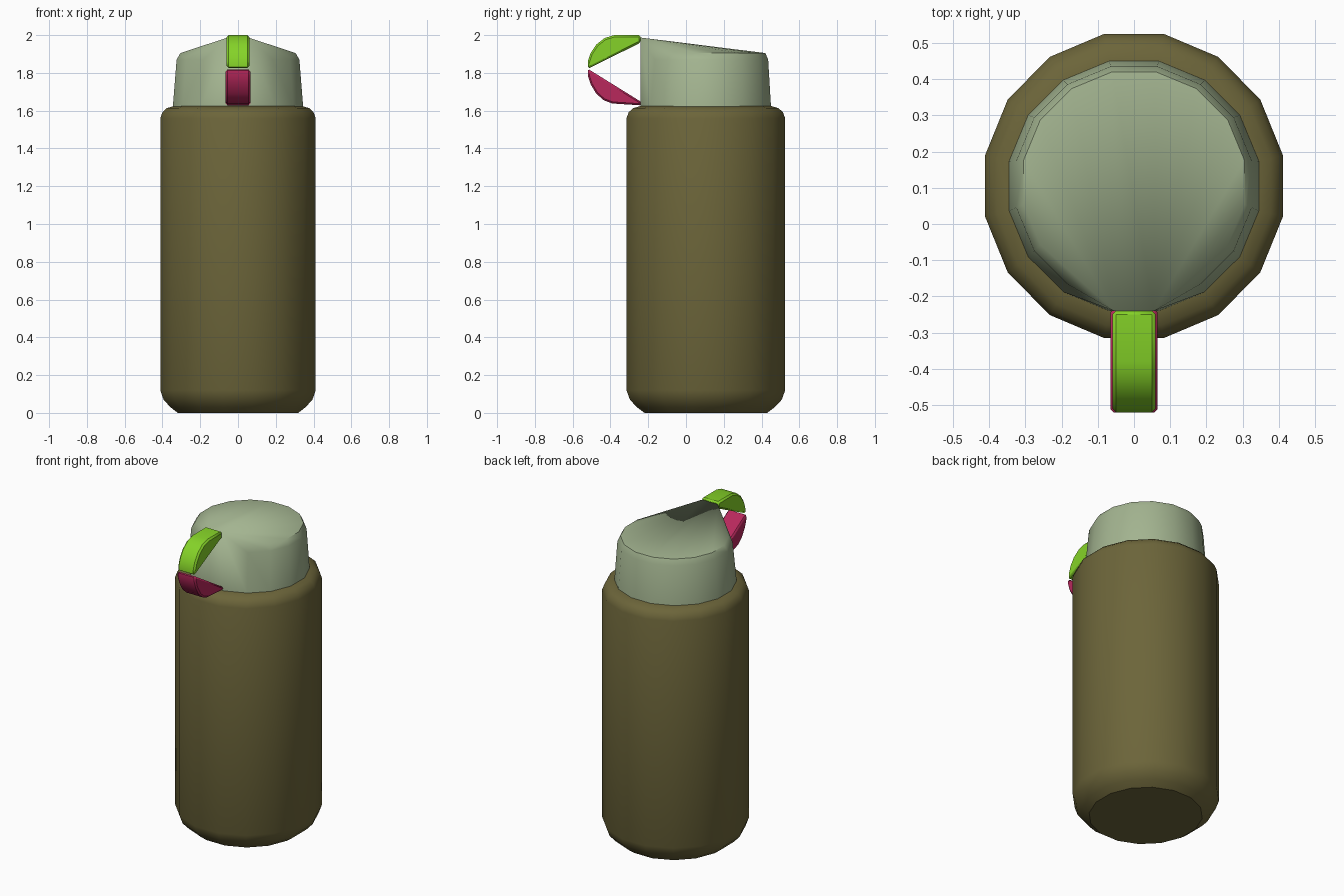
import bpy, bmesh
from math import sin, cos, pi, radians

default = bpy.data.objects.get("Cube")
if default:
    bpy.data.objects.remove(default, do_unlink=True)

SIDES = 16
CENTRE_Y = 0.105


def material(name, rgb):
    mat = bpy.data.materials.new(name)
    mat.use_nodes = True
    colour = (*rgb, 1.0)
    mat.diffuse_color = colour
    bsdf = next(n for n in mat.node_tree.nodes if n.type == 'BSDF_PRINCIPLED')
    bsdf.inputs["Base Color"].default_value = colour
    return mat


def ring(radius, z, squash=1.0, y=CENTRE_Y):
    """Points of a polygon with a flat side facing the front."""
    r = radius / cos(pi / SIDES)
    angles = [(i + 0.5) * 2 * pi / SIDES for i in range(SIDES)]
    return [(squash * r * cos(a), y + r * sin(a), z) for a in angles]


def hull_part(name, points, mat, bevel=0.0):
    """Solid convex part wrapped around the given points."""
    bm = bmesh.new()
    for p in points:
        bm.verts.new(p)
    result = bmesh.ops.convex_hull(bm, input=bm.verts[:])
    inside = {v for v in result["geom_interior"] + result["geom_unused"]
              if isinstance(v, bmesh.types.BMVert)}
    bmesh.ops.delete(bm, geom=list(inside), context='VERTS')
    bmesh.ops.dissolve_limit(bm, angle_limit=radians(1),
                             verts=bm.verts[:], edges=bm.edges[:])
    bmesh.ops.recalc_face_normals(bm, faces=bm.faces[:])
    mesh = bpy.data.meshes.new(name)
    bm.to_mesh(mesh)
    bm.free()
    mesh.materials.append(mat)
    obj = bpy.data.objects.new(name, mesh)
    bpy.context.collection.objects.link(obj)
    bpy.ops.object.select_all(action='DESELECT')
    obj.select_set(True)
    bpy.context.view_layer.objects.active = obj
    bpy.ops.object.shade_smooth_by_angle(angle=radians(32))
    if bevel:
        mod = obj.modifiers.new("soft_edges", 'BEVEL')
        mod.width = bevel
        mod.segments = 1
        mod.limit_method = 'ANGLE'
        mod.angle_limit = radians(40)
    return obj


def loop_half(name, profile, half_width, mat):
    """Side profile (y, z) extruded evenly across x."""
    points = [(s * half_width, y, z) for s in (-1, 1) for y, z in profile]
    return hull_part(name, points, mat, bevel=0.01)


olive = material("olive", (0.150, 0.130, 0.042))
sage = material("sage_green", (0.366, 0.456, 0.279))
lime = material("lime_green", (0.235, 0.650, 0.021))
crimson = material("crimson", (0.479, 0.021, 0.107))

# Bottle body with rounded base and shoulder
body_profile = [(0.325, 0), (0.365, 0.03), (0.402, 0.07), (0.42, 0.12),
                (0.42, 1.56), (0.408, 1.592), (0.385, 1.613), (0.345, 1.625)]
hull_part("bottle_body",
          [p for r, z in body_profile for p in ring(r, z, 0.98)], olive)

# Tapered cap rising to a narrow spout edge at the front
cap_points = ring(0.345, 1.62) + ring(0.341, 1.66)
cap_points += ring(0.325, 1.87, y=0.11) + ring(0.305, 1.905, y=0.115)
cap_points += [(x, -0.24, 1.987) for x in (-0.055, 0.055)]
hull_part("cap", cap_points, sage)

# Carry loop: two crescents meeting at the front
loop_half("upper_loop", [(-0.24, 1.96), (-0.24, 2.0), (-0.38, 2.0),
                         (-0.43, 1.985), (-0.475, 1.95), (-0.505, 1.905),
                         (-0.52, 1.86), (-0.52, 1.822)], 0.06, lime)
loop_half("lower_loop", [(-0.235, 1.645), (-0.235, 1.628), (-0.39, 1.638),
                         (-0.435, 1.655), (-0.475, 1.69), (-0.505, 1.74),
                         (-0.52, 1.785), (-0.52, 1.822)], 0.065, crimson)
